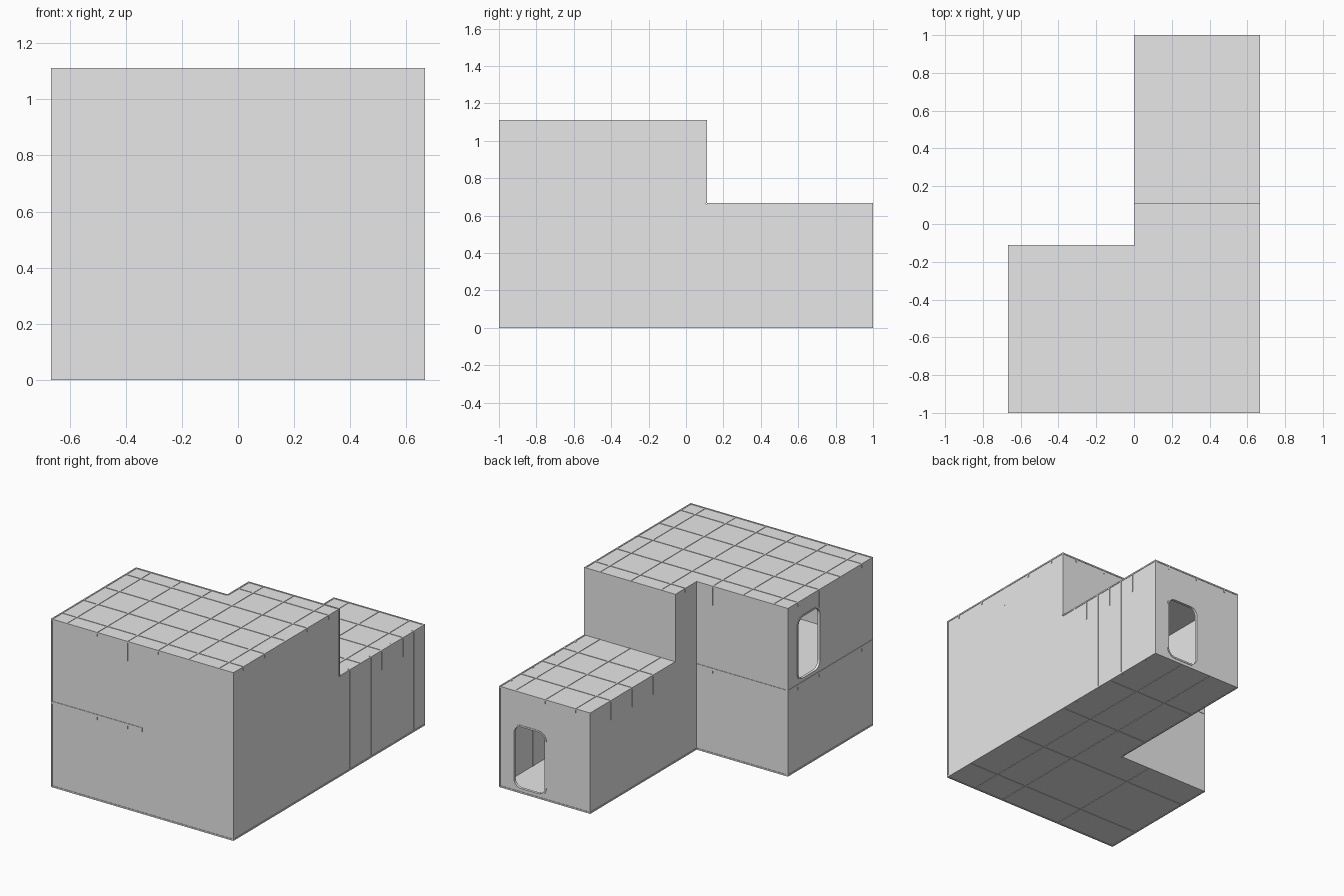
import bpy, bmesh, math
from mathutils import Vector

if "Cube" in bpy.data.objects:
    bpy.data.objects.remove(bpy.data.objects["Cube"])

U = 2 / 9            # grid module
X, Y0, Y1 = 3 * U, -U / 2, U / 2     # half width, left-wing back, tower back
H, L, M = 5 * U, 3 * U, 0.568        # tall roof, low roof, upper floor level
T, D, W = 0.012, 0.003, 0.009        # wall thickness, trim relief, trim width

grey = bpy.data.materials.new("plain grey")
grey.diffuse_color = (0.8, 0.8, 0.8, 1)
grey.use_nodes = True
grey.node_tree.nodes["Principled BSDF"].inputs["Base Color"].default_value = grey.diffuse_color


def finish(name, bm):
    me = bpy.data.meshes.new(name)
    bmesh.ops.recalc_face_normals(bm, faces=bm.faces)
    bm.to_mesh(me)
    bm.free()
    me.materials.append(grey)
    ob = bpy.data.objects.new(name, me)
    bpy.context.collection.objects.link(ob)
    return ob


def boxes(name, spans):
    """One object from boxes given as ((x0,x1),(y0,y1),(z0,z1))."""
    bm = bmesh.new()
    for s in spans:
        vs = bmesh.ops.create_cube(bm, size=1)["verts"]
        for v in vs:
            v.co = Vector([(a + b) / 2 + c * abs(b - a) for (a, b), c in zip(s, v.co)])
    return finish(name, bm)


def panel(axis, at, out, along, z, near=D, far=D + T):
    """Box lying just inside a wall plane; out is the outward sign."""
    depth = (at - out * near, at - out * far)
    return (depth, along, z) if axis == "x" else (along, depth, z)


def rounded(cx, cz, w, h, r, n=6):
    pts = []
    for i, (sx, sz) in enumerate(((1, 1), (-1, 1), (-1, -1), (1, -1))):
        for k in range(n + 1):
            a = math.pi / 2 * (i + k / n)
            pts.append((cx + sx * (w / 2 - r) + r * math.cos(a),
                        cz + sz * (h / 2 - r) + r * math.sin(a)))
    return pts


def place(axis, d, p):
    return (d, p[0], p[1]) if axis == "x" else (p[0], d, p[1])


def doorway(name, wall, axis, at, out, c, zc):
    """Cuts a rounded opening and adds its thin frame."""
    w, h, r = 0.225, 0.405, 0.05
    hole = rounded(c, zc, w, h, r)
    bm = bmesh.new()
    f = bm.faces.new([bm.verts.new(place(axis, at - 0.05, p)) for p in hole])
    ext = bmesh.ops.extrude_face_region(bm, geom=[f])["geom"]
    shift = Vector((0.1, 0, 0)) if axis == "x" else Vector((0, 0.1, 0))
    for v in ext:
        if isinstance(v, bmesh.types.BMVert):
            v.co += shift
    cutter = finish(name + "_cutter", bm)
    mod = wall.modifiers.new("opening", "BOOLEAN")
    mod.object, mod.operation, mod.solver = cutter, "DIFFERENCE", "EXACT"
    bpy.context.view_layer.objects.active = wall
    bpy.ops.object.modifier_apply(modifier=mod.name)
    bpy.data.objects.remove(cutter)
    # frame ring
    rim = rounded(c, zc, w + 0.022, h + 0.022, r + 0.011)
    bm = bmesh.new()
    loops = [[bm.verts.new(place(axis, at - out * d, p)) for p in pts]
             for pts, d in ((rim, 0), (hole, 0), (hole, T + 2 * D), (rim, T + 2 * D))]
    n = len(hole)
    for a in range(4):
        for i in range(n):
            p, q = loops[a], loops[(a + 1) % 4]
            bm.faces.new((p[i], p[(i + 1) % n], q[(i + 1) % n], q[i]))
    finish(name + "_frame", bm)


E = D  # inset used so trim reaches the outer limits
# walls
boxes("front_wall", [panel("y", -1, -1, (-X + E, X - E), (E, H - E))])
boxes("right_wall", [panel("x", X, 1, (-1 + E, Y1 - E), (E, H - E)),
                     panel("x", X, 1, (Y1 - E, 1 - E), (E, L - E))])
boxes("inner_side_wall", [panel("x", 0, -1, (Y0 - E, Y1 - E), (E, H - E)),
                          panel("x", 0, -1, (Y1 - E, 1 - E), (E, L - E))])
boxes("tower_back_wall", [panel("y", Y1, 1, (E, X - E), (L - E - T, H - E))])
boxes("wing_back_wall", [panel("y", Y0, 1, (-X + E, E + T), (E, H - E))])
back = boxes("corridor_back_wall", [panel("y", 1, 1, (E, X - E), (E, L - E))])
left = boxes("left_wall", [panel("x", -X, -1, (-1 + E, Y0 - E), (E, H - E))])
doorway("corridor_door", back, "y", 1, 1, 2 * U, 0.235)
doorway("upper_door", left, "x", -X, -1, -1.5 * U, 0.795)

# floors and roofs
wing, tower, hall = (-1 + E, Y0 - E), (Y0 - E, Y1 - E), (Y1 - E, 1 - E)
boxes("ground_floor", [((-X + E, X - E), wing, (E, E + T)),
                       ((E, X - E), (Y0 - E, 1 - E), (E, E + T))])
boxes("upper_floor", [((-X + E, 0), wing, (M - T, M))])
boxes("tall_roof", [((-X + E, X - E), wing, (H - E - T, H - E)),
                    ((E, X - E), tower, (H - E - T, H - E))])
boxes("low_roof", [((E, X - E), hall, (L - E - T, L - E))])

# outer walls: axis, plane, outward sign, extent, top
runs = [("y", -1, -1, (-X, X), H), ("x", X, 1, (-1, Y1), H), ("x", X, 1, (Y1, 1), L),
        ("y", 1, 1, (0, X), L), ("x", 0, -1, (Y1, 1), L), ("x", 0, -1, (Y0, Y1), H),
        ("y", Y1, 1, (0, X), H), ("y", Y0, 1, (-X, 0), H), ("x", -X, -1, (-1, Y0), H)]

# edge trim along roofs, base and upper floor
trim = []
for a, p, o, s, top in runs:
    trim.append(panel(a, p, o, s, (top - W, top), 0, W))
    if not (a == "y" and p == Y1):
        trim.append(panel(a, p, o, s, (0, 0.01), 0, W))
for a, p, o, s in (("y", -1, -1, (-X, 0)), ("y", Y0, 1, (-X, 0)), ("x", -X, -1, (-1, Y0))):
    trim.append(panel(a, p, o, s, (M - 0.016, M), 0, W))
boxes("edge_trim", trim)

# corner posts
posts = [(-X, -1, 1, 1, H), (X, -1, -1, 1, H), (X, 1, -1, -1, L), (0, 1, 1, -1, L),
         (-X, Y0, 1, -1, H), (X, Y1, -1, -1, H), (0, Y1, 1, -1, H)]
boxes("corner_posts", [((x, x + sx * W), (y, y + sy * W), (L if y == Y1 else 0, z))
                       for x, y, sx, sy, z in posts])

# roof ribs
xs = [(-2.5 + i) * U for i in range(6)]
ys = [-4 * U, -3 * U, -2 * U, -U, 0]
hs = [1.5 * U, 2.5 * U, 3.5 * U]
h = W / 2
ribs = []
for x in xs:
    ribs.append(((x - h, x + h), (-1, Y1 if x > 0 else Y0), (H - 2 * D, H)))
    if x > 0:
        ribs.append(((x - h, x + h), (Y1, 1), (L - 2 * D, L)))
for y in ys:
    ribs.append(((0 if y > Y0 else -X, X), (y - h, y + h), (H - 2 * D, H)))
for y in hs:
    ribs.append(((0, X), (y - h, y + h), (L - 2 * D, L)))
boxes("roof_ribs", ribs)

# hanging rib ends on the walls, some of them long
tabs = []
for a, p, o, s, top in runs:
    for c in (xs if a == "y" else ys + hs):
        if s[0] < c < s[1]:
            long = (a == "x" and (top == L or abs(c + 2 * U) < 0.01)) or \
                   (a == "y" and abs(c + U / 2) < 0.01)
            tabs.append(panel(a, p, o, (c - h, c + h), (top - (0.13 if long else 0.028), top), 0, 2 * D))
for c in xs[:3]:
    for p, o in ((-1, -1), (Y0, 1)):
        tabs.append(panel("y", p, o, (c - h, c + h), (M - 0.036, M), 0, 2 * D))
for c in ys[:4]:
    tabs.append(panel("x", -X, -1, (c - h, c + h), (M - 0.036, M), 0, 2 * D))
tabs.append(panel("y", -1, -1, (-W, 0), (M - 0.028, M), 0, 2 * D))
boxes("rib_ends", tabs)

# vertical ribs on the corridor side
boxes("corridor_ribs", [panel("x", X, 1, (c * U - h, c * U + h), (0, L), 0, 2 * D + T)
                        for c in (1, 2, 3, 4)])

# seams under the floor
seams = [((-X, X), (y - h, y + h), (0, 2 * D)) for y in (-3.5 * U, -1.5 * U)]
seams += [((0, X), (y - h, y + h), (0, 2 * D)) for y in (Y1, 2.5 * U)]
seams += [((x - h, x + h), (-1, 1 if x > 0 else Y0), (0, 2 * D)) for x in (-U, U, 2 * U)]
boxes("floor_seams", seams)
